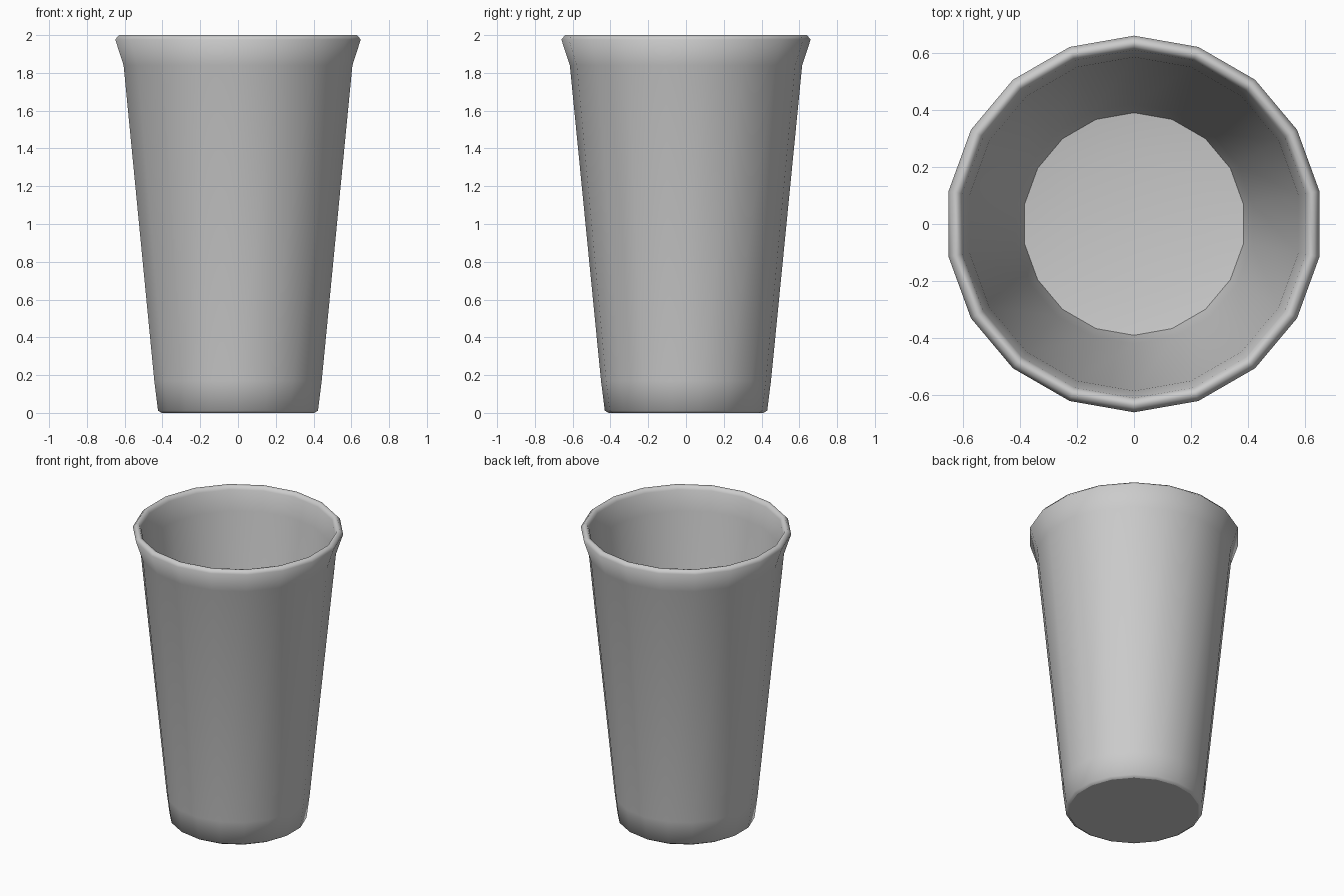
import bpy, bmesh, math

if "Cube" in bpy.data.objects:
    bpy.data.objects.remove(bpy.data.objects["Cube"])

SIDES = 18
# cup cross-section (radius, height): under the base, up the outside, over the lip, down the inside
PROFILE = [(0.41, 0.0), (0.43, 0.012), (0.45, 0.17), (0.615, 1.84), (0.66, 1.977),
           (0.64, 2.0), (0.622, 1.997), (0.61, 1.975), (0.585, 1.84), (0.42, 0.17),
           (0.39, 0.06), (0.25, 0.04)]

bm = bmesh.new()
rings = []
for r, z in PROFILE:
    ring = []
    for i in range(SIDES):
        a = math.pi / 2 + 2 * math.pi * i / SIDES
        ring.append(bm.verts.new((r * math.cos(a), r * math.sin(a), z)))
    rings.append(ring)

# walls
for low, high in zip(rings, rings[1:]):
    for i in range(SIDES):
        j = (i + 1) % SIDES
        bm.faces.new((low[i], low[j], high[j], high[i]))

# underside and inner floor
bm.faces.new(rings[0][::-1])
bm.faces.new(rings[-1])
bmesh.ops.recalc_face_normals(bm, faces=bm.faces)

mesh = bpy.data.meshes.new("cup")
bm.to_mesh(mesh)
bm.free()
cup = bpy.data.objects.new("cup", mesh)
bpy.context.collection.objects.link(cup)

# smooth shading with a crisp base edge
bpy.context.view_layer.objects.active = cup
cup.select_set(True)
bpy.ops.object.shade_smooth_by_angle(angle=math.radians(62))
for e in mesh.edges:
    if all(mesh.vertices[v].co.z < 0.001 for v in e.vertices):
        e.use_edge_sharp = True
